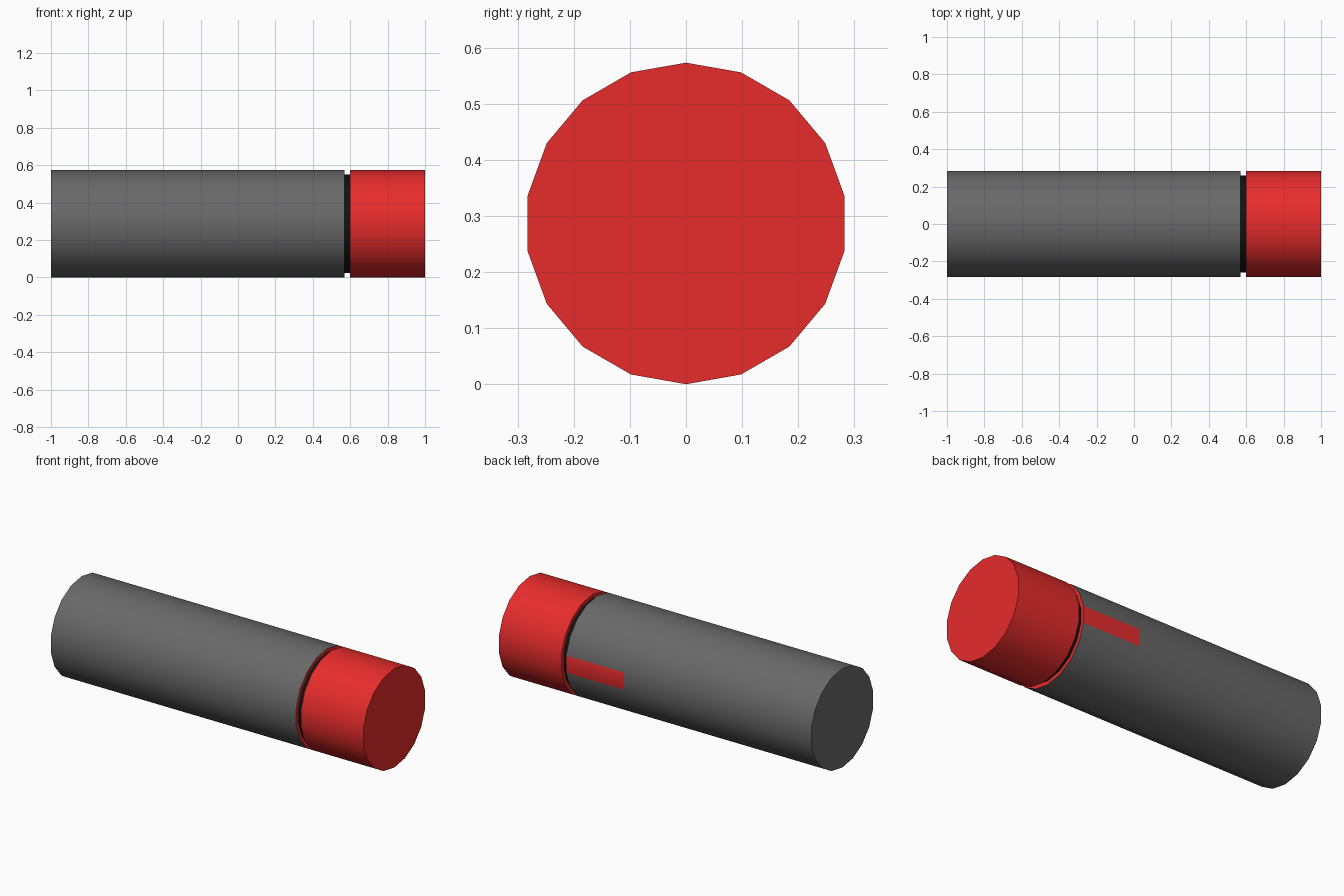
import bpy, bmesh, math

if "Cube" in bpy.data.objects:
    bpy.data.objects.remove(bpy.data.objects["Cube"])

SIDES = 18
R = 0.2865


def material(name, color):
    m = bpy.data.materials.new(name)
    m.diffuse_color = (*color, 1)
    m.use_nodes = True
    m.node_tree.nodes["Principled BSDF"].inputs["Base Color"].default_value = m.diffuse_color
    return m


grey = material("dark_grey", (0.14, 0.14, 0.14))
red = material("red", (0.8, 0.025, 0.025))
black = material("black", (0.006, 0.006, 0.006))


def rod(name, stations, radius, mats, pick=None):
    """Closed prism along x with a ring of vertices at each station."""
    bm = bmesh.new()
    rings = []
    for x in stations:
        ring = []
        for i in range(SIDES):
            a = 2 * math.pi * i / SIDES
            ring.append(bm.verts.new((x, radius * math.sin(a), R + radius * math.cos(a))))
        rings.append(ring)
    for a, b in zip(rings, rings[1:]):
        for i in range(SIDES):
            j = (i + 1) % SIDES
            bm.faces.new((a[i], a[j], b[j], b[i]))
    bm.faces.new(rings[0])
    bm.faces.new(rings[-1])
    bmesh.ops.recalc_face_normals(bm, faces=bm.faces)
    if pick:
        for f in bm.faces:
            f.material_index = pick(f)
    me = bpy.data.meshes.new(name)
    bm.to_mesh(me)
    bm.free()
    for m in mats:
        me.materials.append(m)
    ob = bpy.data.objects.new(name, me)
    bpy.context.collection.objects.link(ob)
    bpy.ops.object.select_all(action='DESELECT')
    ob.select_set(True)
    bpy.context.view_layer.objects.active = ob
    bpy.ops.object.shade_smooth_by_angle(angle=math.radians(30))
    return ob


# Red on the body: the end facing the groove and one strip on the back facet
def body_paint(f):
    c = f.calc_center_median()
    end = f.normal.x > 0.9
    strip = f.normal.y > 0.99 and c.x > 0.2
    return 1 if end or strip else 0


# Main barrel, dark groove core and red cap
rod("body", (-1, 0.2, 0.57), R, (grey, red), body_paint)
rod("groove_core", (0.56, 0.61), 0.264, (black,))
rod("end_cap", (0.6, 1), R, (red,))
